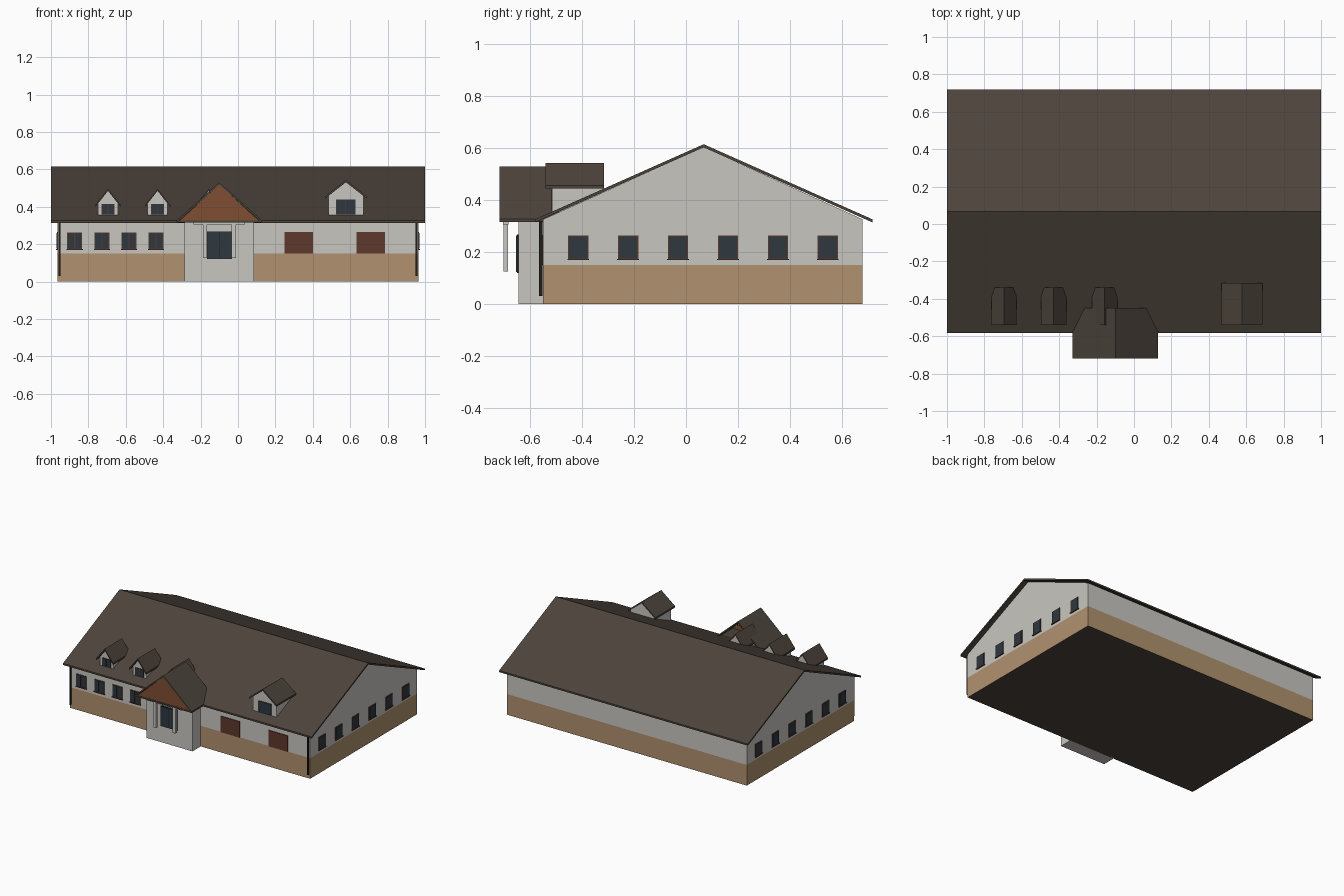
import bpy, bmesh

if "Cube" in bpy.data.objects:
    bpy.data.objects.remove(bpy.data.objects["Cube"])


def srgb(r, g, b):
    lin = lambda c: c / 12.92 if c <= 0.04045 else ((c + 0.055) / 1.055) ** 2.4
    return tuple(lin(v / 255) for v in (r, g, b)) + (1.0,)


def material(name, *rgb):
    m = bpy.data.materials.new(name)
    m.diffuse_color = srgb(*rgb)
    m.use_nodes = True
    m.node_tree.nodes["Principled BSDF"].inputs["Base Color"].default_value = m.diffuse_color
    return m


WALL = material("pale_wall", 200, 198, 192)
TAN = material("tan_base", 177, 145, 110)
ROOF = material("dark_brown_roof", 76, 67, 59)
GABLE = material("orange_brown_wood", 128, 79, 50)
PANEL = material("red_brown_panel", 95, 57, 45)
GLASS = material("blue_grey_glass", 46, 56, 64)
METAL = material("black_metal", 32, 31, 30)


def prism(name, profile, axis, a, b, mat):
    """Extrude a closed profile, (y, z) along x or (x, z) along y."""
    place = (lambda u, v, t: (t, u, v)) if axis == "x" else (lambda u, v, t: (u, t, v))
    bm = bmesh.new()
    ends = [[bm.verts.new(place(u, v, t)) for u, v in profile] for t in (a, b)]
    n = len(profile)
    for ring in ends:
        bm.faces.new(ring)
    for i in range(n):
        j = (i + 1) % n
        bm.faces.new((ends[0][i], ends[0][j], ends[1][j], ends[1][i]))
    bmesh.ops.recalc_face_normals(bm, faces=bm.faces)
    me = bpy.data.meshes.new(name)
    bm.to_mesh(me)
    bm.free()
    me.materials.append(mat)
    ob = bpy.data.objects.new(name, me)
    bpy.context.collection.objects.link(ob)
    return ob


def box(name, x0, x1, y0, y1, z0, z1, mat):
    return prism(name, [(x0, z0), (x1, z0), (x1, z1), (x0, z1)], "y", y0, y1, mat)


def gable_roof(name, centre, half, eave, ridge, axis, a, b, t=0.012):
    """Two sloping slabs of vertical thickness t."""
    prof = [(centre - half, eave), (centre, ridge), (centre + half, eave),
            (centre + half, eave - t), (centre, ridge - t), (centre - half, eave - t)]
    return prism(name, prof, axis, a, b, ROOF)


# Main building: tan base with dark underside, pale gabled upper walls
base = box("base_wall", -0.965, 0.965, -0.55, 0.68, 0, 0.15, TAN)
base.data.materials.append(ROOF)
for f in base.data.polygons:
    if f.normal.z < -0.5:
        f.material_index = 1
prism("upper_wall", [(-0.55, 0.15), (0.68, 0.15), (0.68, 0.326), (0.068, 0.604), (-0.55, 0.326)],
      "x", -0.965, 0.965, WALL)
gable_roof("main_roof", 0.068, 0.65, 0.326, 0.615, "x", -1, 1)

# Corner downspouts
for s in (-1, 1):
    box("downspout", s * 0.955 - 0.005, s * 0.955 + 0.005, -0.566, -0.553, 0.03, 0.32, METAL)

# Front windows with frame and centre bar
for x in (-0.873, -0.728, -0.583, -0.439):
    box("front_window_frame", x - 0.04, x + 0.04, -0.554, -0.549, 0.174, 0.263, PANEL)
    for s in (-1, 1):
        c = x + s * 0.0195
        box("front_window_glass", c - 0.0165, c + 0.0165, -0.556, -0.549, 0.178, 0.259, GLASS)
    box("front_window_sill", x - 0.043, x + 0.043, -0.559, -0.549, 0.17, 0.175, PANEL)

# Red-brown front panels
for x in (0.325, 0.71):
    box("front_panel", x - 0.077, x + 0.077, -0.556, -0.549, 0.15, 0.266, PANEL)

# Side windows on both gable ends
for s in (-1, 1):
    for i in range(6):
        y = -0.415 + 0.1922 * i
        for name, w, z0, z1, d, mat in (("side_window_frame", 0.039, 0.172, 0.264, 0.004, PANEL),
                                        ("side_window_glass", 0.035, 0.176, 0.26, 0.006, GLASS),
                                        ("side_window_sill", 0.042, 0.169, 0.174, 0.009, PANEL)):
            xs = sorted((s * 0.964, s * (0.965 + d)))
            box(name, xs[0], xs[1], y - w, y + w, z0, z1, mat)

# Entrance porch: block, roof, wooden gable, soffit
PX = -0.1
box("porch_block", PX - 0.185, PX + 0.185, -0.645, -0.54, 0, 0.318, WALL)
gable_roof("porch_roof", PX, 0.228, 0.328, 0.53, "y", -0.718, -0.45)
prism("porch_gable", [(PX - 0.21, 0.328), (PX + 0.21, 0.328), (PX, 0.519)], "y", -0.712, -0.70, GABLE)
box("porch_soffit", PX - 0.222, PX + 0.222, -0.715, -0.55, 0.317, 0.328, ROOF)

# Porch beam and hanging columns
box("porch_beam", PX - 0.138, PX + 0.138, -0.704, -0.684, 0.306, 0.318, WALL)
for s in (-1, 1):
    c = PX + s * 0.077
    box("porch_column", c - 0.011, c + 0.011, -0.703, -0.685, 0.125, 0.31, WALL)

# Entrance door with two glass leaves
box("door_frame", PX - 0.067, PX + 0.067, -0.651, -0.644, 0.12, 0.268, METAL)
for s in (-1, 1):
    c = PX + s * 0.033
    box("door_glass", c - 0.031, c + 0.031, -0.654, -0.644, 0.124, 0.264, GLASS)


def dormer(x, wall, half, eave, ridge, back, win, win_top):
    k = (ridge - eave) / half
    side = ridge - 0.01 - k * wall
    prism("dormer_wall", [(x - wall, 0.355), (x + wall, 0.355), (x + wall, side),
                          (x, ridge - 0.01), (x - wall, side)], "y", -0.515, back - 0.006, WALL)
    gable_roof("dormer_roof", x, half, eave, ridge, "y", -0.54, back)
    box("dormer_window_frame", x - win, x + win, -0.518, -0.514, 0.358, win_top, PANEL)
    for s in (-1, 1):
        c, w = x + s * win / 2, win / 2 - 0.0015
        box("dormer_window_glass", c - w, c + w, -0.52, -0.514, 0.36, win_top - 0.002, GLASS)


# Three small dormers and one large
for x in (-0.695, -0.43, -0.157):
    dormer(x, 0.053, 0.068, 0.41, 0.497, -0.34, 0.034, 0.416)
dormer(0.577, 0.094, 0.11, 0.457, 0.543, -0.315, 0.052, 0.44)
